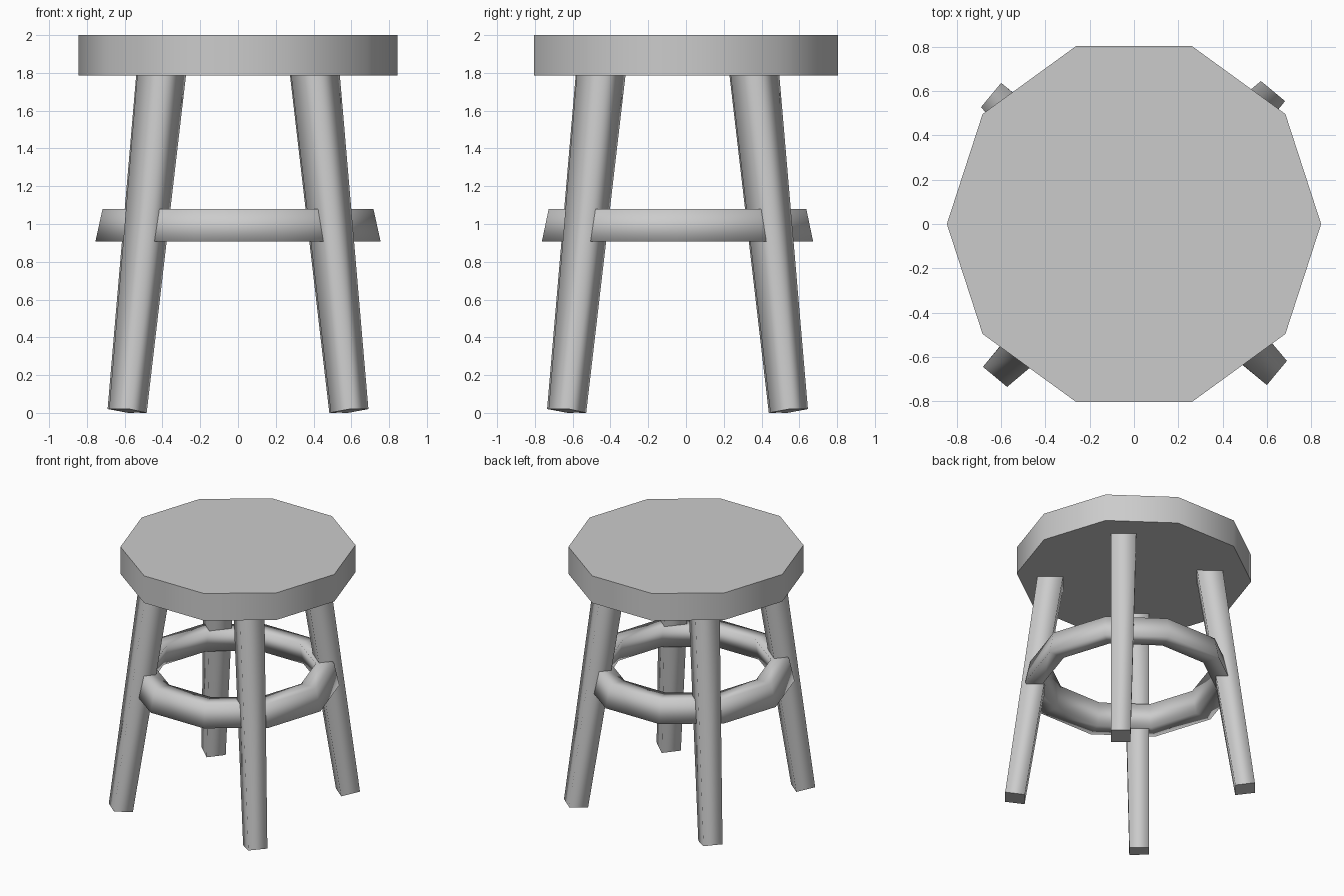
import bpy, bmesh
from math import sin, cos, pi, radians, atan2
from mathutils import Vector, Matrix

if "Cube" in bpy.data.objects:
    bpy.data.objects.remove(bpy.data.objects["Cube"])

CENTRE_Y = -0.045  # the leg frame sits slightly forward of the seat


def finish(name, bm):
    bmesh.ops.recalc_face_normals(bm, faces=bm.faces)
    me = bpy.data.meshes.new(name)
    bm.to_mesh(me)
    bm.free()
    ob = bpy.data.objects.new(name, me)
    bpy.context.collection.objects.link(ob)
    return ob


def smooth(bm, sharp_faces=()):
    for f in bm.faces:
        f.smooth = True
    for f in sharp_faces:
        f.smooth = False
        for e in f.edges:
            e.smooth = False


def lathe(name, profile, sides, loc):
    # closed profile of (radius, height) swept around z
    bm = bmesh.new()
    rings = []
    for i in range(sides):
        a = 2 * pi * i / sides
        rings.append([bm.verts.new((loc[0] + r * cos(a), loc[1] + r * sin(a), z))
                      for r, z in profile])
    n = len(profile)
    for i in range(sides):
        p, q = rings[i], rings[(i + 1) % sides]
        for j in range(n):
            k = (j + 1) % n
            bm.faces.new((p[j], q[j], q[k], p[k]))
    smooth(bm)
    return finish(name, bm)


# Seat: ten-sided slab
bm = bmesh.new()
loops = [[bm.verts.new((0.845 * cos(2 * pi * i / 10), 0.845 * sin(2 * pi * i / 10), z))
          for i in range(10)] for z in (1.785, 2.0)]
caps = [bm.faces.new(loop) for loop in loops]
for i in range(10):
    j = (i + 1) % 10
    bm.faces.new((loops[0][i], loops[0][j], loops[1][j], loops[1][i]))
smooth(bm, caps)
finish("seat", bm)

# Legs: four-sided, tapered and splayed, ends square to the axis
TOP, BOTTOM = (0.573, 1.81), (0.83, 0.011)   # (radius, height) of axis ends
names = ("back_right_leg", "back_left_leg", "front_left_leg", "front_right_leg")
for k, name in enumerate(names):
    tilt = atan2(BOTTOM[0] - TOP[0], TOP[1] - BOTTOM[1])
    angle = radians(45.4 + 90 * k)
    bm = bmesh.new()
    ends = []
    for (r, z), side in ((BOTTOM, 0.142), (TOP, 0.183)):
        m = (Matrix.Translation((0, CENTRE_Y, 0)) @ Matrix.Rotation(angle, 4, 'Z')
             @ Matrix.Translation((r, 0, z)) @ Matrix.Rotation(-tilt, 4, 'Y')
             @ Matrix.Rotation(radians(5), 4, 'Z'))
        h = side / 2
        ends.append([bm.verts.new(m @ Vector((x * h, y * h, 0)))
                     for x, y in ((1, 1), (-1, 1), (-1, -1), (1, -1))])
    caps = [bm.faces.new(e) for e in ends]
    for i in range(4):
        j = (i + 1) % 4
        bm.faces.new((ends[0][i], ends[0][j], ends[1][j], ends[1][i]))
    smooth(bm, caps)
    finish(name, bm)

# Foot ring: ten-sided, walls leaning with the legs
lathe("foot_ring", [(0.755, 0.907), (0.717, 1.08), (0.585, 1.08), (0.622, 0.907)],
      10, (0, CENTRE_Y))
